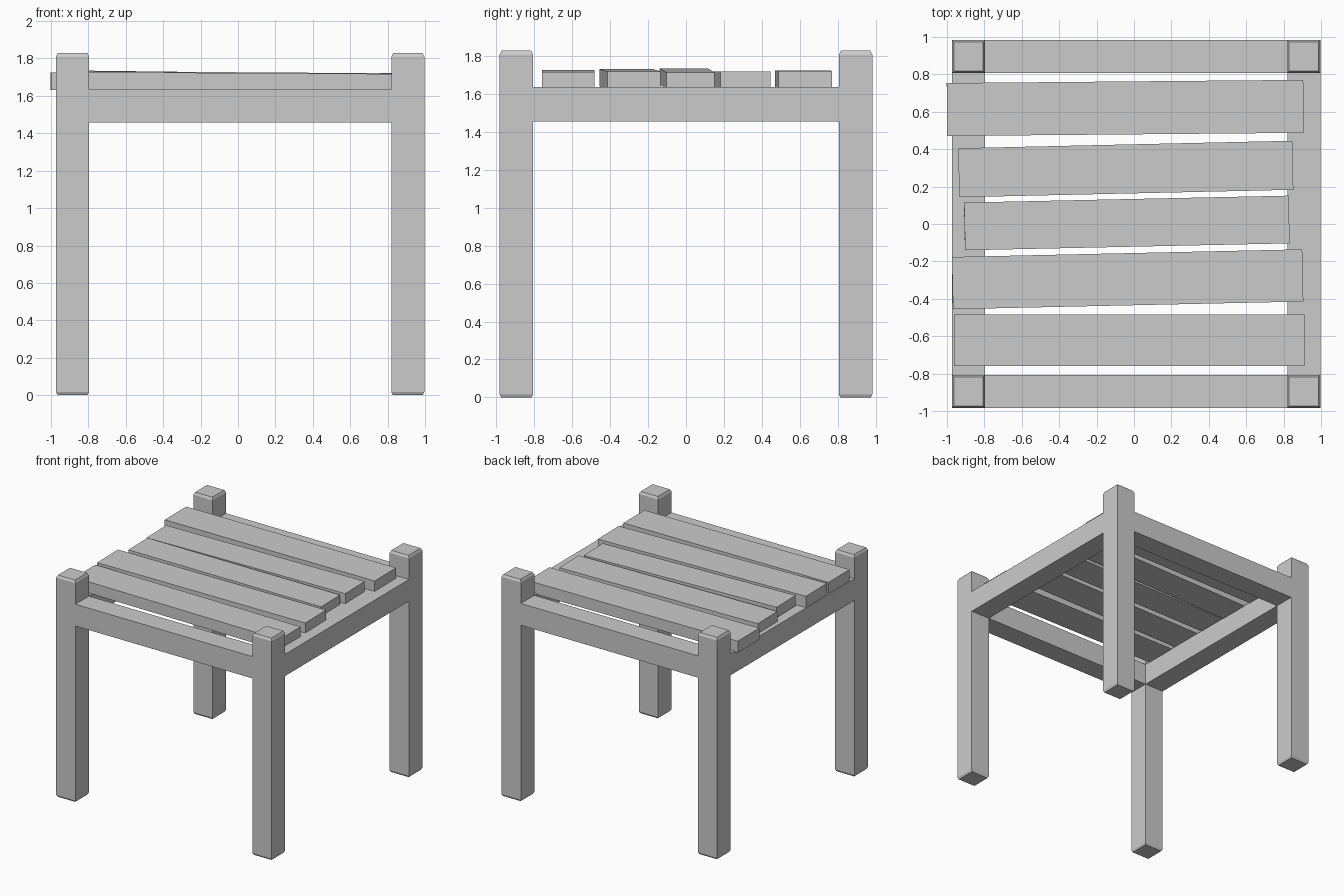
import bpy, bmesh
from math import radians, atan2, hypot
from mathutils import Matrix, Vector

if "Cube" in bpy.data.objects:
    bpy.data.objects.remove(bpy.data.objects["Cube"])

X0, X1, Y = -0.885, 0.908, 0.895   # leg centre lines
H = 0.088                          # half thickness of the timber
TOP, RAIL_LO, RAIL_HI = 1.83, 1.457, 1.637


def finish(name, bm):
    mesh = bpy.data.meshes.new(name)
    bmesh.ops.recalc_face_normals(bm, faces=bm.faces)
    bm.to_mesh(mesh)
    bm.free()
    obj = bpy.data.objects.new(name, mesh)
    bpy.context.collection.objects.link(obj)
    return obj


def box(name, size, matrix):
    bm = bmesh.new()
    bmesh.ops.create_cube(bm, size=1, matrix=matrix @ Matrix.Diagonal((*size, 1)))
    return finish(name, bm)


def leg(name, x, y):
    # Square post with small chamfers at both ends
    bm = bmesh.new()
    rings = []
    for z, r in ((0, H - 0.008), (0.016, H), (TOP - 0.02, H), (TOP, H - 0.01)):
        rings.append([bm.verts.new((x + sx * r, y + sy * r, z))
                      for sx, sy in ((-1, -1), (1, -1), (1, 1), (-1, 1))])
    for a, b in zip(rings, rings[1:]):
        for i in range(4):
            j = (i + 1) % 4
            bm.faces.new((a[i], a[j], b[j], b[i]))
    bm.faces.new(rings[0])
    bm.faces.new(rings[-1])
    finish(name, bm)


# Four legs
for side, x in (("left", X0), ("right", X1)):
    for end, y in (("front", -Y), ("back", Y)):
        leg(f"{end}_{side}_leg", x, y)

# Rails between the legs, flush with them
rail_z, rail_h = (RAIL_LO + RAIL_HI) / 2, RAIL_HI - RAIL_LO
for end, y in (("front", -Y), ("back", Y)):
    box(f"{end}_rail", (X1 - X0 - 2 * H, 2 * H, rail_h),
        Matrix.Translation(((X0 + X1) / 2, y, rail_z)))
for side, x in (("left", X0), ("right", X1)):
    box(f"{side}_rail", (2 * H, 2 * (Y - H), rail_h),
        Matrix.Translation((x, 0, rail_z)))

# Uneven seat slats: left and right end centres (x, y), width, top z at left and right
slats = [
    ((-1.000, 0.612), (0.906, 0.629), 0.283, 1.725, 1.723),
    ((-0.937, 0.274), (0.849, 0.314), 0.262, 1.720, 1.720),
    ((-0.906, -0.013), (0.829, 0.024), 0.255, 1.736, 1.715),
    ((-0.971, -0.316), (0.902, -0.275), 0.279, 1.733, 1.720),
    ((-0.963, -0.622), (0.911, -0.622), 0.276, 1.728, 1.717),
]
for i, (a, b, width, za, zb) in enumerate(slats):
    thick = width * 0.335
    dx, dy = b[0] - a[0], b[1] - a[1]
    length = hypot(dx, dy)
    m = (Matrix.Translation(((a[0] + b[0]) / 2, (a[1] + b[1]) / 2, (za + zb - thick) / 2))
         @ Matrix.Rotation(atan2(dy, dx), 4, 'Z')
         @ Matrix.Rotation(atan2(za - zb, length), 4, 'Y'))
    box(f"seat_slat_{i + 1}", (length, width, thick), m)
